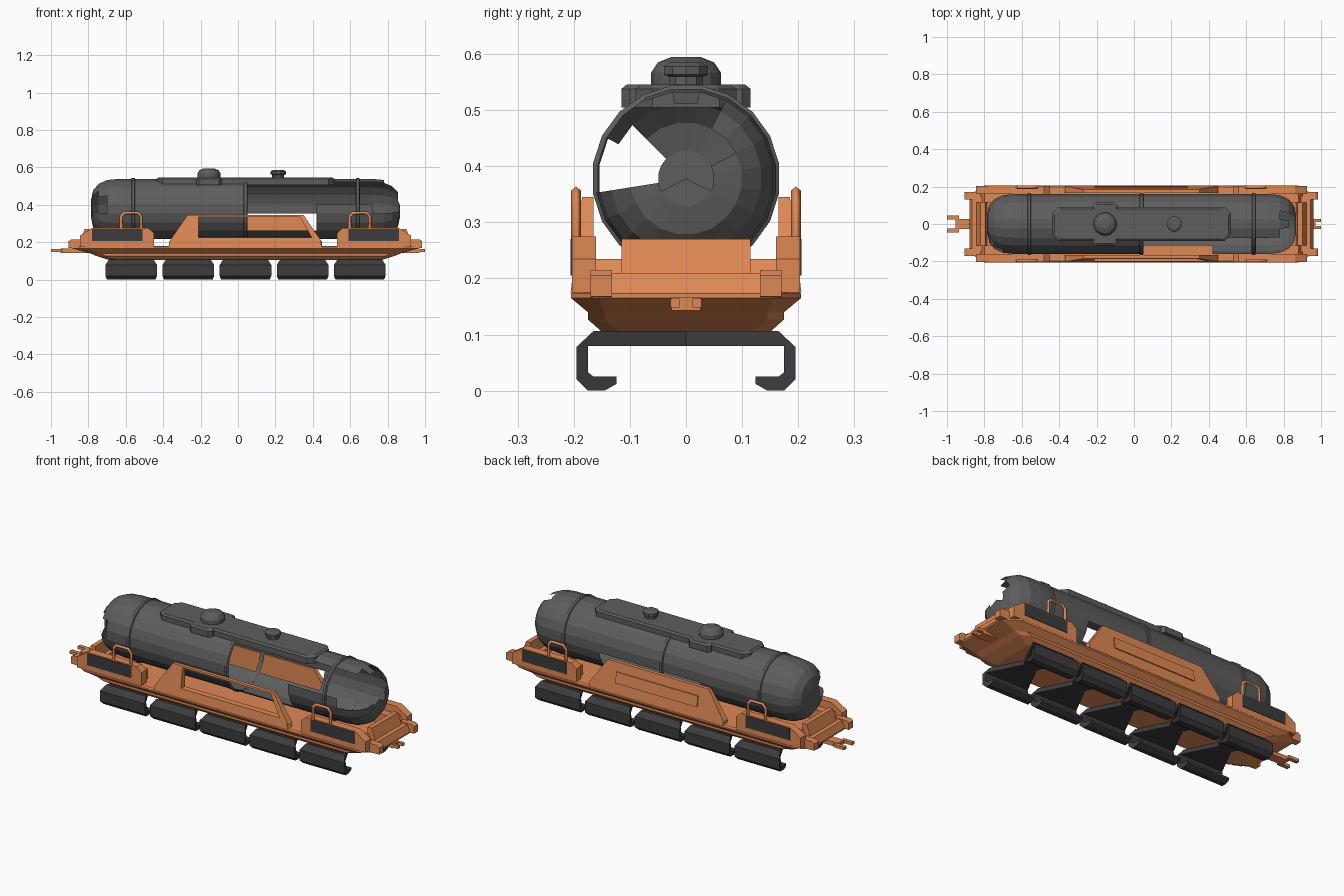
import bpy, bmesh, math

if "Cube" in bpy.data.objects:
    bpy.data.objects.remove(bpy.data.objects["Cube"])

CX = 0.04   # lengthwise centre of the body


def material(name, col):
    m = bpy.data.materials.new(name)
    m.diffuse_color = (*col, 1)
    m.use_nodes = True
    m.node_tree.nodes["Principled BSDF"].inputs["Base Color"].default_value = m.diffuse_color
    return m


ORANGE = material("orange_paint", (0.74, 0.25, 0.09))
GREY = material("tank_grey", (0.11, 0.11, 0.11))
DARK = material("dark_grey", (0.045, 0.045, 0.045))


def finish(name, bm, mat):
    me = bpy.data.meshes.new(name)
    bmesh.ops.recalc_face_normals(bm, faces=bm.faces)
    bm.to_mesh(me)
    bm.free()
    me.materials.append(mat)
    ob = bpy.data.objects.new(name, me)
    bpy.context.collection.objects.link(ob)
    return ob


def skin(name, rings, mat):
    """Closed solid through matching rings of points."""
    bm = bmesh.new()
    vs = [[bm.verts.new(p) for p in r] for r in rings]
    n = len(vs[0])
    for a, b in zip(vs, vs[1:]):
        for i in range(n):
            bm.faces.new((a[i], a[(i + 1) % n], b[(i + 1) % n], b[i]))
    bm.faces.new(vs[0])
    bm.faces.new(vs[-1])
    return finish(name, bm, mat)


def box(name, x0, x1, y0, y1, z0, z1, mat=ORANGE):
    ring = lambda z: [(x0, y0, z), (x1, y0, z), (x1, y1, z), (x0, y1, z)]
    return skin(name, [ring(z0), ring(z1)], mat)


def slab(name, cx, levels, mat):
    """Stack of chamfered rectangles: half length, half width, chamfer x, chamfer y, z."""
    rings = []
    for hx, hy, a, b, z in levels:
        q = [(hx, hy - b), (hx - a, hy), (a - hx, hy), (-hx, hy - b),
             (-hx, b - hy), (a - hx, -hy), (hx - a, -hy), (hx, b - hy)]
        rings.append([(cx + x, y, z) for x, y in q])
    return skin(name, rings, mat)


def prism(name, pts, y0, y1, side=1, slope=0, end=1, mat=ORANGE):
    """XZ outline (x relative to CX) between two y planes, outer face leaning inwards."""
    inner = [(CX + end * x, side * y0, z) for x, z in pts]
    outer = [(CX + end * x, side * (y1 - slope * (z - 0.18)), z) for x, z in pts]
    return skin(name, [inner, outer], mat)


def lathe(name, cx, prof, n, mat):
    rings = [[(cx + r * math.cos(2 * math.pi * i / n), r * math.sin(2 * math.pi * i / n), z)
              for i in range(n)] for r, z in prof]
    return skin(name, rings, mat)


# Tank shell, an open sheet with missing plates
N, R, ZC = 20, 0.162, 0.378
angle = lambda i: math.radians(9 + 18 * i)
dome = [(0.825, 0.05), (0.815, 0.1), (0.785, 0.135), (0.74, 0.156), (0.68, R)]
prof = ([(-x, r) for x, r in dome] + [(x, R) for x in (-0.6, -0.24, 0, 0.38, 0.6)]
        + dome[::-1])
bm = bmesh.new()
rings = [[bm.verts.new((CX + x, r * math.cos(angle(i)), ZC + r * math.sin(angle(i))))
          for i in range(N)] for x, r in prof]
for a, b in zip(rings, rings[1:]):
    for i in range(N):
        bm.faces.new((a[i], a[(i + 1) % N], b[(i + 1) % N], b[i]))
for ring, x in ((rings[0], -0.825), (rings[-1], 0.825)):
    hub = bm.verts.new((CX + x, 0, ZC))
    for i in range(N):
        bm.faces.new((ring[i], ring[(i + 1) % N], hub))


def missing(c):
    x, y, z = c.x - CX, c.y, c.z
    return ((0 < x < 0.72 and y < -0.08 and 0.40 < z < 0.52)          # upper front
            or (0 < x < 0.38 and y < -0.115)                          # lower front
            or (-0.24 < x < 0.38 and y > 0.115 and z < 0.35)          # behind back panel
            or (x > 0.7 and y < 0.06 and 0.36 < z < 0.515)            # right dome
            or (x < -0.7 and -0.145 < y < -0.045 and 0.345 < z < 0.45))  # left dome


bmesh.ops.delete(bm, geom=[f for f in bm.faces if missing(f.calc_center_median())],
                 context='FACES')
finish("tank", bm, GREY)

# Bands around the tank
for k, x in enumerate((-0.6, 0, 0.6)):
    bm = bmesh.new()
    loop = [(-0.012, R - 0.003), (-0.007, R + 0.006), (0.007, R + 0.006), (0.012, R - 0.003)]
    vs = [[bm.verts.new((CX + x + dx, r * math.cos(angle(i)), ZC + r * math.sin(angle(i))))
           for dx, r in loop] for i in range(N)]
    for i in range(N):
        a, b = vs[i], vs[(i + 1) % N]
        for j in range(4):
            bm.faces.new((a[j], a[(j + 1) % 4], b[(j + 1) % 4], b[j]))
    finish(f"tank_band_{k}", bm, GREY)

# Top walkway and hatches
slab("top_walkway", 0.04, [(0.475, 0.09, 0.03, 0.03, 0.505), (0.475, 0.09, 0.03, 0.03, 0.538),
                           (0.465, 0.08, 0.03, 0.03, 0.546)], GREY)
slab("hatch_base", -0.155, [(0.068, 0.115, 0.015, 0.015, 0.505), (0.068, 0.115, 0.015, 0.015, 0.538),
                            (0.06, 0.105, 0.015, 0.015, 0.546)], GREY)
lathe("large_hatch", -0.155, [(0.062, 0.54), (0.062, 0.567), (0.05, 0.585), (0.025, 0.595)], 16, GREY)
lathe("small_hatch", 0.215, [(0.032, 0.54), (0.032, 0.56), (0.041, 0.563), (0.041, 0.578),
                             (0.03, 0.585)], 10, GREY)

# Hull and deck
slab("hull", CX, [(0.73, 0.15, 0.04, 0.03, 0.105), (0.80, 0.175, 0.05, 0.03, 0.127),
                  (0.83, 0.175, 0.05, 0.03, 0.14), (0.92, 0.205, 0.08, 0.05, 0.165),
                  (0.92, 0.205, 0.08, 0.05, 0.173), (0.91, 0.198, 0.08, 0.05, 0.18)], ORANGE)

for e, en in ((-1, "left"), (1, "right")):
    # End beam and sloped end panel
    prism(f"end_beam_{en}", [(0.80, 0.175), (0.92, 0.175), (0.905, 0.21), (0.80, 0.21)],
          -0.15, 0.15, end=e)
    prism(f"end_panel_{en}", [(0.825, 0.2), (0.885, 0.2), (0.86, 0.27), (0.835, 0.27)],
          -0.115, 0.115, end=e)
    for s, sn in ((-1, "front"), (1, "back")):
        tag = f"{sn}_{en}"
        # Corner box with grille, lower inner step and bumper
        prism(f"corner_box_{tag}", [(0.49, 0.175), (0.885, 0.175), (0.885, 0.235), (0.82, 0.275),
                                    (0.52, 0.275), (0.49, 0.25)], 0.16, 0.203, s, 0, e)
        prism(f"box_step_{tag}", [(0.51, 0.175), (0.87, 0.175), (0.84, 0.235), (0.51, 0.235)],
              0.115, 0.165, s, 0, e)
        prism(f"grille_{tag}", [(0.55, 0.205), (0.82, 0.205), (0.82, 0.27), (0.55, 0.27)],
              0.19, 0.206, s, 0, e, DARK)
        prism(f"bumper_{tag}", [(0.86, 0.165), (0.945, 0.168), (0.945, 0.205), (0.93, 0.215),
                                (0.86, 0.215)], 0.132, 0.17, s, 0, e)
        # Grab handle
        cu = bpy.data.curves.new(f"handle_{tag}", 'CURVE')
        cu.dimensions = '3D'
        cu.bevel_depth = 0.009
        cu.bevel_resolution = 0
        sp = cu.splines.new('POLY')
        path = [(0.558, 0.26), (0.558, 0.338), (0.575, 0.356), (0.648, 0.356), (0.664, 0.338),
                (0.664, 0.26)]
        sp.points.add(len(path) - 1)
        for p, (x, z) in zip(sp.points, path):
            p.co = (CX + e * x, s * 0.196, z, 1)
        ho = bpy.data.objects.new(f"handle_{tag}", cu)
        cu.materials.append(ORANGE)
        bpy.context.collection.objects.link(ho)

# Back side panel with raised strip
outline = [(-0.41, 0.175), (0.41, 0.175), (0.41, 0.2), (0.31, 0.345), (-0.31, 0.345), (-0.41, 0.2)]
prism("back_side_panel", outline, 0.165, 0.205, 1, 0.12)
prism("back_panel_strip", [(-0.25, 0.235), (0.25, 0.235), (0.25, 0.295), (-0.25, 0.295)],
      0.18, 0.211, 1, 0.12)

# Front side panel, opened up into a frame
for name, pts in {
    "front_panel_left": [(-0.41, 0.175), (-0.25, 0.175), (-0.25, 0.345), (-0.31, 0.345), (-0.41, 0.2)],
    "front_panel_sill": [(-0.25, 0.175), (0.41, 0.175), (0.39, 0.225), (-0.25, 0.225)],
    "front_panel_rail": [(-0.25, 0.335), (0.317, 0.335), (0.31, 0.345), (-0.25, 0.345)],
    "front_panel_right": [(0.31, 0.345), (0.29, 0.336), (0.36, 0.215), (0.41, 0.2)],
}.items():
    prism(name, pts, 0.165, 0.205, -1, 0.12)

# Couplers
box("coupler_rod_left", -0.95, -0.8, -0.026, 0.026, 0.143, 0.166)
box("coupler_fork_base", -0.955, -0.935, -0.045, 0.045, 0.148, 0.164)
box("coupler_rod_right", 0.86, 0.97, -0.026, 0.026, 0.143, 0.166)
for s in (-1, 1):
    y = sorted((s * 0.024, s * 0.045))
    box("coupler_prong_left", -1, -0.955, *y, 0.148, 0.164)
    y = sorted((s * 0.012, s * 0.028))
    box("coupler_prong_right", 0.965, 1, *y, 0.148, 0.164)

# Five pairs of hover skids: half width widens from the middle to the side
section = [(0, 0.106, 0.04), (0.165, 0.106, 0.12), (0.195, 0.078, 0.138), (0.195, 0.02, 0.138),
           (0.175, 0, 0.13), (0.145, 0, 0.13), (0.124, 0.012, 0.13), (0.124, 0.025, 0.13),
           (0.165, 0.025, 0.135), (0.175, 0.033, 0.138), (0.175, 0.08, 0.13), (0, 0.08, 0.04)]
for k in range(5):
    cx = CX + (k - 2) * 0.3055
    for s, sn in ((-1, "front"), (1, "back")):
        skin(f"hover_skid_{sn}_{k}", [[(cx + d * w, s * y, z) for y, z, w in section]
                                      for d in (-1, 1)], DARK)
